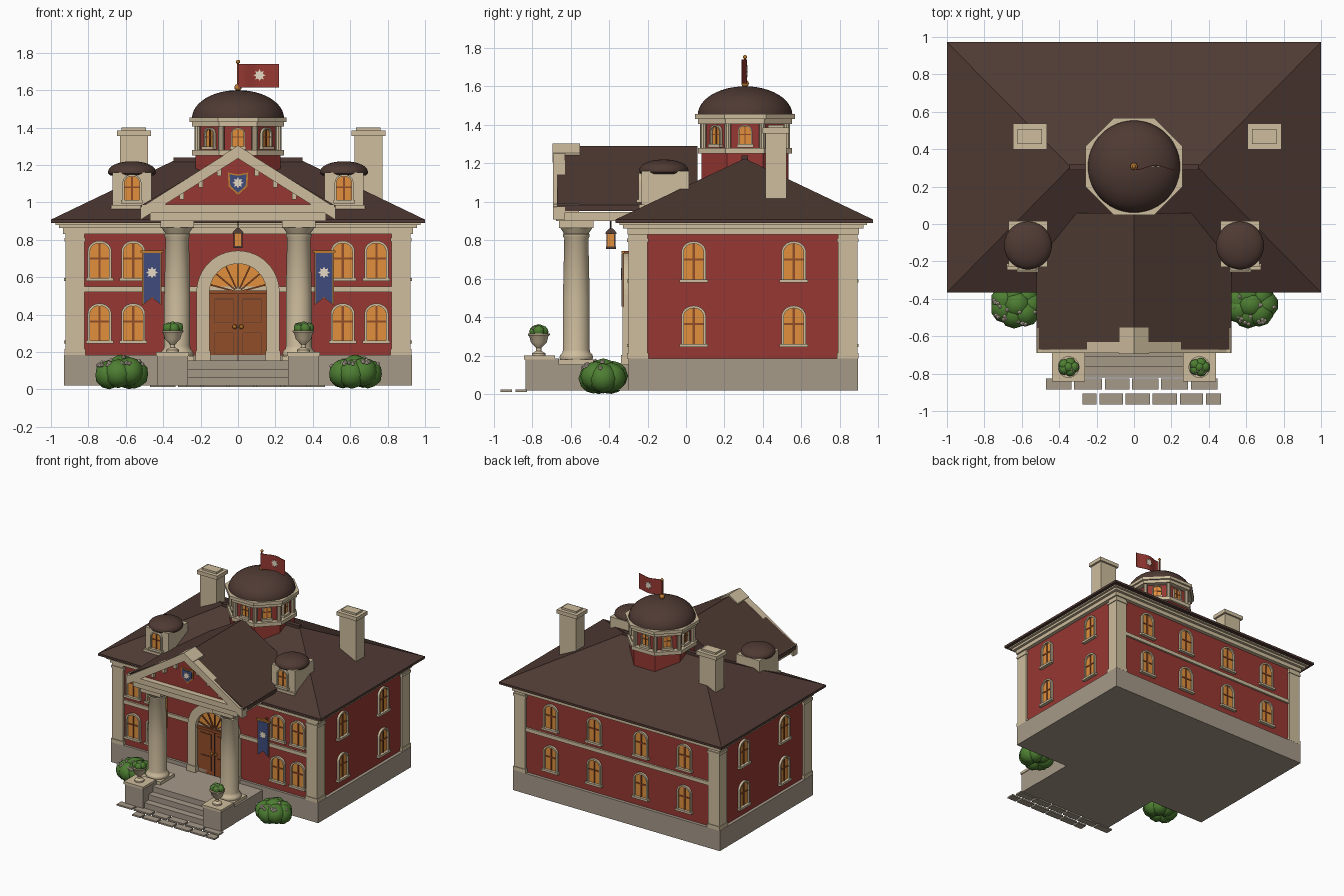
import bpy, bmesh, math, random
from mathutils import Matrix, Vector

if "Cube" in bpy.data.objects:
    bpy.data.objects.remove(bpy.data.objects["Cube"])
random.seed(4)

PALETTE = dict(
    brick_red=(.31, .04, .032), cream=(.62, .51, .34), roof_brown=(.078, .042, .033),
    stone=(.38, .32, .25), door_brown=(.29, .075, .022), amber_glass=(.75, .28, .045),
    banner_blue=(.05, .07, .2), gold=(.52, .2, .03), leaf_green=(.075, .21, .032),
    blossom=(.8, .7, .56))
MATERIALS = {}
for label, rgb in PALETTE.items():
    m = bpy.data.materials.new(label)
    m.use_nodes = True
    m.diffuse_color = (*rgb, 1)
    m.node_tree.nodes["Principled BSDF"].inputs["Base Color"].default_value = (*rgb, 1)
    MATERIALS[label] = m
HERE = Matrix.Identity(4)
SIDES = (-1, 1)


def at(x=0, y=0, z=0, turn=0):
    return Matrix.Translation((x, y, z)) @ Matrix.Rotation(math.radians(turn), 4, 'Z')


class Part:
    """Collects simple solids, each in one colour, into one object."""
    def __init__(self, name):
        self.name, self.bm, self.colours = name, bmesh.new(), []

    def paint(self, verts, colour, place):
        if colour not in self.colours:
            self.colours.append(colour)
        bmesh.ops.transform(self.bm, matrix=place, verts=verts)
        for f in {f for v in verts for f in v.link_faces}:
            f.material_index = self.colours.index(colour)

    def box(self, colour, x, y, z, place=HERE):
        self.prism(colour, [(x[0], z[0]), (x[1], z[0]), (x[1], z[1]), (x[0], z[1])], *y, place)

    def prism(self, colour, outline, near, far, place=HERE):
        a, b = [[self.bm.verts.new((u, y, v)) for u, v in outline] for y in (near, far)]
        self.bm.faces.new(a)
        self.bm.faces.new(b[::-1])
        for i in range(len(a)):
            self.bm.faces.new((a[i - 1], a[i], b[i], b[i - 1]))
        self.paint(a + b, colour, place)

    def hull(self, colour, points):
        verts = [self.bm.verts.new(p) for p in points]
        bmesh.ops.convex_hull(self.bm, input=verts)
        self.paint(verts, colour, HERE)

    def lathe(self, colour, profile, place=HERE, sides=24):
        rings = []
        for r, z in profile:
            angles = [math.tau * (i + .5) / sides for i in range(sides)]
            rings.append([self.bm.verts.new((r * math.cos(t), r * math.sin(t), z)) for t in angles])
        for a, b in zip(rings, rings[1:]):
            for i in range(sides):
                self.bm.faces.new((a[i - 1], a[i], b[i], b[i - 1]))
        self.bm.faces.new(rings[0][::-1])
        self.bm.faces.new(rings[-1])
        self.paint([v for r in rings for v in r], colour, place)

    def ball(self, colour, centre, r, detail=2):
        new = bmesh.ops.create_icosphere(self.bm, subdivisions=detail, radius=r)
        self.paint(new["verts"], colour, Matrix.Translation(centre))

    def finish(self, smooth=False):
        bmesh.ops.recalc_face_normals(self.bm, faces=self.bm.faces)
        mesh = bpy.data.meshes.new(self.name)
        self.bm.to_mesh(mesh)
        self.bm.free()
        obj = bpy.data.objects.new(self.name, mesh)
        for c in self.colours:
            mesh.materials.append(MATERIALS[c])
        bpy.context.collection.objects.link(obj)
        if smooth:
            bpy.ops.object.select_all(action='DESELECT')
            obj.select_set(True)
            bpy.context.view_layer.objects.active = obj
            bpy.ops.object.shade_smooth_by_angle(angle=math.radians(40))


def arch(half, spring, rise, base=0, n=12):
    top = [(half * math.cos(math.pi * i / n), spring + rise * math.sin(math.pi * i / n)) for i in range(n + 1)]
    return [(half, base)] + top + [(-half, base)]


def star(r, points=8):
    return [(math.sin(math.pi * i / points) * r * (1 - .4 * (i % 2)),
             math.cos(math.pi * i / points) * r * (1 - .4 * (i % 2))) for i in range(2 * points)]


def chevron(half, peak, slope, thick):
    e = peak - half * slope
    return [(-half, e - thick), (0, peak - thick), (half, e - thick), (half, e), (0, peak), (-half, e)]


def dome(r, height, base, n=9):
    steps = [math.pi / 2 * i / n for i in range(n)] + [1.55]
    return [(r * math.cos(t), base + height * math.sin(t)) for t in steps]


def window(part, place, w=.128, h=.21):
    """Arched window; its foot is at the origin of place and it faces local -y."""
    half, rise = w / 2, w * .44
    spring, t = h - rise, w * .1
    part.prism("cream", arch(half, spring, rise) + arch(half - t, spring, rise - t)[::-1], .01, -.018, place)
    part.prism("amber_glass", arch(half - t, spring, rise - t), .01, -.004, place)
    part.box("door_brown", (-w * .045, w * .045), (0, -.01), (0, h - t), place)
    part.box("door_brown", (t - half, half - t), (0, -.009), (h * .52, h * .57), place)
    part.box("cream", (-half * 1.15, half * 1.15), (.01, -.026), (-.005, .012), place)


# Stone base, walls and trim
p = Part("foundation")
p.box("stone", (-.93, .93), (-.3, .895), (.02, .185))
p.finish()
p = Part("walls")
p.box("brick_red", (-.905, .905), (-.28, .87), (.18, .86))
p.finish()
p = Part("wall_trim")
for sx in SIDES:
    for y in (-.25, .84):
        for half, z in ((.05, (.185, .83)), (.056, (.185, .215)), (.056, (.79, .81))):
            p.box("cream", (-half, half), (-half, half), z, at(sx * .872, y))
for grow, z in ((0, (.83, .862)), (.022, (.862, .885)), (.04, (.88, .897))):
    p.box("cream", (-.935 - grow, .935 + grow), (-.305 - grow, .9 + grow), z)
for y in (-.28, .87):
    p.box("cream", (-.86, .86), (y - .015, y + .015), (.52, .55))
p.finish()

# Hipped main roof with ridge cap
p = Part("main_roof")
eave = [(x, y, z) for x in (-1, 1) for y in (-.366, .972) for z in (.89, .908)]
p.hull("roof_brown", eave + [(-.34, .305, 1.225), (.34, .305, 1.225)])
p.box("roof_brown", (-.345, .345), (.288, .322), (1.2, 1.24))
p.finish()

# Windows on all four walls
p = Part("windows")
for z in (.25, .585):
    for s in SIDES:
        for x in (.56, .74):
            window(p, at(s * x, -.28, z))
        for y in (.04, .56):
            window(p, at(s * .905, y, z, s * 90))
        for x in (.21, .6):
            window(p, at(s * x, .87, z, 180))
p.finish()

# Chimneys
for name, x in (("right_chimney", -.557), ("left_chimney", .697)):
    p = Part(name)
    for half, depth, z in ((.075, .055, (1, 1.36)), (.091, .069, (1.355, 1.385)), (.065, .04, (1.38, 1.4))):
        p.box("cream", (-half, half), (-depth, depth), z, at(x, .467))
    p.finish()

# Dormers with shallow round roofs
for name, s in (("right_dormer", -1), ("left_dormer", 1)):
    p = Part(name)
    spot = at(s * .567, -.115)
    p.box("cream", (-.105, .105), (-.115, .13), (.93, 1.16), spot)
    p.box("cream", (-.113, .113), (-.13, -.1), (.965, .985), spot)
    window(p, spot @ at(0, -.115, 1), .1, .15)
    p.lathe("roof_brown", [(.118, 1.145), (.128, 1.155)] + dome(.128, .055, 1.165), spot, 32)
    p.finish(True)

# Cupola: octagonal drum, posts, windows and dome
p = Part("cupola")
spot = at(0, .307)
for colour, r, z0, z1 in (("brick_red", .245, 1.1, 1.25), ("cream", .265, 1.25, 1.28),
                          ("brick_red", .222, 1.28, 1.42), ("cream", .265, 1.405, 1.43), ("cream", .281, 1.43, 1.455)):
    p.lathe(colour, [(r, z0), (r, z1)], spot, 8)
for k in range(8):
    window(p, spot @ at(turn=45 * k) @ at(0, -.205, 1.288), .075, .112)
    p.lathe("cream", [(.017, 1.28), (.017, 1.41)], spot @ at(turn=45 * k + 22.5) @ at(0, -.235), 10)
p.finish()
p = Part("cupola_dome")
p.lathe("roof_brown", dome(.247, .15, 1.45, 12), spot, 40)
p.finish(True)
p = Part("flagpole")
p.lathe("door_brown", [(.006, 1.59), (.006, 1.75)], spot, 10)
p.ball("gold", (0, .307, 1.615), .02)
p.ball("gold", (0, .307, 1.752), .011)
p.finish(True)
p = Part("flag")
wave = [(x / 100, .012 * math.cos((x - 11.5) * .3)) for x in range(0, 23)]
lying = at(0, .3, 1.615) @ Matrix.Rotation(-math.pi / 2, 4, 'X')
p.prism("brick_red", wave + [(x, y + .004) for x, y in wave[::-1]], 0, -.125, lying)
for y in (.309, .319):
    p.prism("blossom", star(.032), y, y - .004, at(.115, 0, 1.68))
p.finish(True)

# Entrance platform, steps and pedestals
p = Part("entrance_steps")
p.box("stone", (-.43, .43), (-.68, -.29), (.02, .155))
for y, z in ((-.71, .155), (-.765, .11), (-.82, .065)):
    p.box("stone", (-.27, .27), (y, -.6), (.02, z))
for s in SIDES:
    p.box("stone", (-.082, .082), (-.835, -.66), (.02, .185), at(s * .35))
    p.box("cream", (-.088, .088), (-.842, -.68), (.18, .2), at(s * .35))
p.finish()
p = Part("paving")
for y, cuts in ((-.885, (-.47, -.32, -.155, -.01, .145, .305, .462)), (-.965, (-.275, -.185, -.045, .1, .245, .385, .48))):
    for a, b in zip(cuts, cuts[1:]):
        p.box("stone", (a, b - .015), (y, y + .06), (.012, .024))
p.finish()

# Portico columns
p = Part("columns")
for s in SIDES:
    spot = at(s * .325, -.57)
    p.box("cream", (-.09, .09), (-.09, .09), (.155, .18), spot)
    p.lathe("cream", [(.084, .18), (.088, .19), (.084, .205), (.073, .215), (.07, .23), (.07, .5), (.063, .81), (.07, .82),
                      (.07, .83), (.065, .835), (.084, .865)], spot, 28)
    p.box("cream", (-.09, .09), (-.09, .09), (.865, .9), spot)
p.finish(True)

# Portico entablature, gable roof and pediment
p = Part("pediment")
p.box("cream", (-.47, .47), (-.675, -.25), (.9, .948))
p.box("cream", (-.515, .515), (-.69, -.555), (.945, .988))
p.prism("brick_red", [(-.46, .98), (.46, .98), (0, 1.25)], -.62, -.645)
p.prism("cream", chevron(.52, 1.3, .63, .065), -.63, -.69)
p.prism("cream", chevron(.08, 1.304, .63, .05), -.55, -.694)
for s in SIDES:
    for x in (.1, .2, .3):
        p.box("cream", (-.012, .012), (-.64, -.672), (1.205 - .63 * x, 1.24 - .63 * x), at(s * x))
p.finish()
p = Part("portico_roof")
p.prism("roof_brown", chevron(.52, 1.29, .59, .03), .06, -.67)
p.prism("roof_brown", [(-.5, .965), (.5, .965), (0, 1.265)], .058, -.625)
p.finish()
p = Part("pediment_shield")
for colour, k, y in (("gold", 1, -.652), ("banner_blue", .82, -.657)):
    shield = [(.055, .055), (.05, -.02), (0, -.065), (-.05, -.02), (-.055, .055), (0, .045)]
    p.prism(colour, [(u * k, v * k) for u, v in shield], -.644, y, at(0, 0, 1.105))
p.prism("blossom", star(.03), -.655, -.661, at(0, 0, 1.105))
p.finish()

# Arched double door with fan light
p = Part("front_door")
spot = at(0, -.28, .155)
p.prism("cream", arch(.222, .365, .222, n=24) + arch(.152, .365, .152, n=24)[::-1], .01, -.05, spot)
p.prism("amber_glass", arch(.152, .365, .152, .36, 24), .01, -.015, spot)
p.box("door_brown", (-.152, .152), (.01, -.02), (0, .36), spot)
p.box("door_brown", (-.152, .152), (0, -.032), (.355, .375), spot)
p.box("roof_brown", (-.003, .003), (0, -.024), (0, .355), spot)
for s in SIDES:
    p.box("cream", (-.04, .04), (.01, -.058), (0, .05), spot @ at(s * .187))
    for z in ((.03, .15), (.2, .33)):
        p.box("roof_brown", (-.05, .05), (0, -.021), z, spot @ at(s * .075))
        p.box("door_brown", (-.047, .047), (0, -.027), (z[0] + .003, z[1] - .003), spot @ at(s * .075))
    p.ball("gold", (s * .018, -.312, .335), .013)
for a in range(-75, 90, 25):
    p.box("door_brown", (-.004, .004), (0, -.024), (.02, .15), spot @ at(z=.365) @ Matrix.Rotation(math.radians(a), 4, 'Y'))
p.finish()

# Hanging lantern
p = Part("lantern")
spot = at(0, -.39)
p.box("amber_glass", (-.02, .02), (-.02, .02), (.765, .835), spot)
p.box("roof_brown", (-.025, .025), (-.025, .025), (.755, .768), spot)
p.lathe("roof_brown", [(.042, .833), (.038, .842), (.012, .862)], spot, 4)
p.lathe("roof_brown", [(.004, .86), (.004, .905)], spot, 6)
for k in range(4):
    p.box("roof_brown", (.017, .023), (-.023, -.017), (.76, .84), spot @ at(turn=90 * k))
p.finish()

# Swallow-tailed banners
for name, s in (("right_banner", -1), ("left_banner", 1)):
    p = Part(name)
    spot = at(s * .46, -.325, .6)
    tail = [(-.052, .135), (-.052, -.15), (0, -.11), (.052, -.15), (.052, .135)]
    p.prism("gold", tail, 0, -.006, spot)
    p.prism("banner_blue", [(u * .86, v * .96) for u, v in tail], .003, -.01, spot)
    p.prism("blossom", star(.032), -.008, -.013, spot @ at(z=.025))
    p.box("gold", (-.062, .062), (-.01, .006), (.132, .144), spot)
    p.box("door_brown", (-.006, .006), (0, .05), (.132, .144), spot)
    p.finish()


# Bushes and planted urns
def foliage(part, x, y, z, spread, r, count, flowers):
    balls = [Vector((x, y, z + r * .3))]
    for i in range(count):
        t = math.tau * i / count
        balls.append(Vector((x + spread * math.cos(t), y + spread * .75 * math.sin(t), z + r * random.uniform(-.1, .15))))
    for c in balls:
        part.ball("leaf_green", c, r)
    for i in range(flowers):
        t = random.uniform(math.pi, math.tau)
        out = Vector((math.cos(t), math.sin(t), random.uniform(.5, 1.5))).normalized()
        part.ball("blossom", random.choice(balls) + out * r, r * .15, 1)


for side, s in (("right", -1), ("left", 1)):
    p = Part(side + "_bush")
    foliage(p, s * .625, -.43, .085, .07, .078, 7, 34)
    p.finish(True)
    p = Part(side + "_urn")
    spot = at(s * .35, -.765, .2)
    p.lathe("cream", [(.036, 0), (.036, .012), (.014, .025), (.014, .04), (.042, .07), (.05, .1), (.058, .108), (.058, .116)], spot, 20)
    foliage(p, s * .35, -.765, .325, .028, .03, 5, 12)
    p.finish(True)
